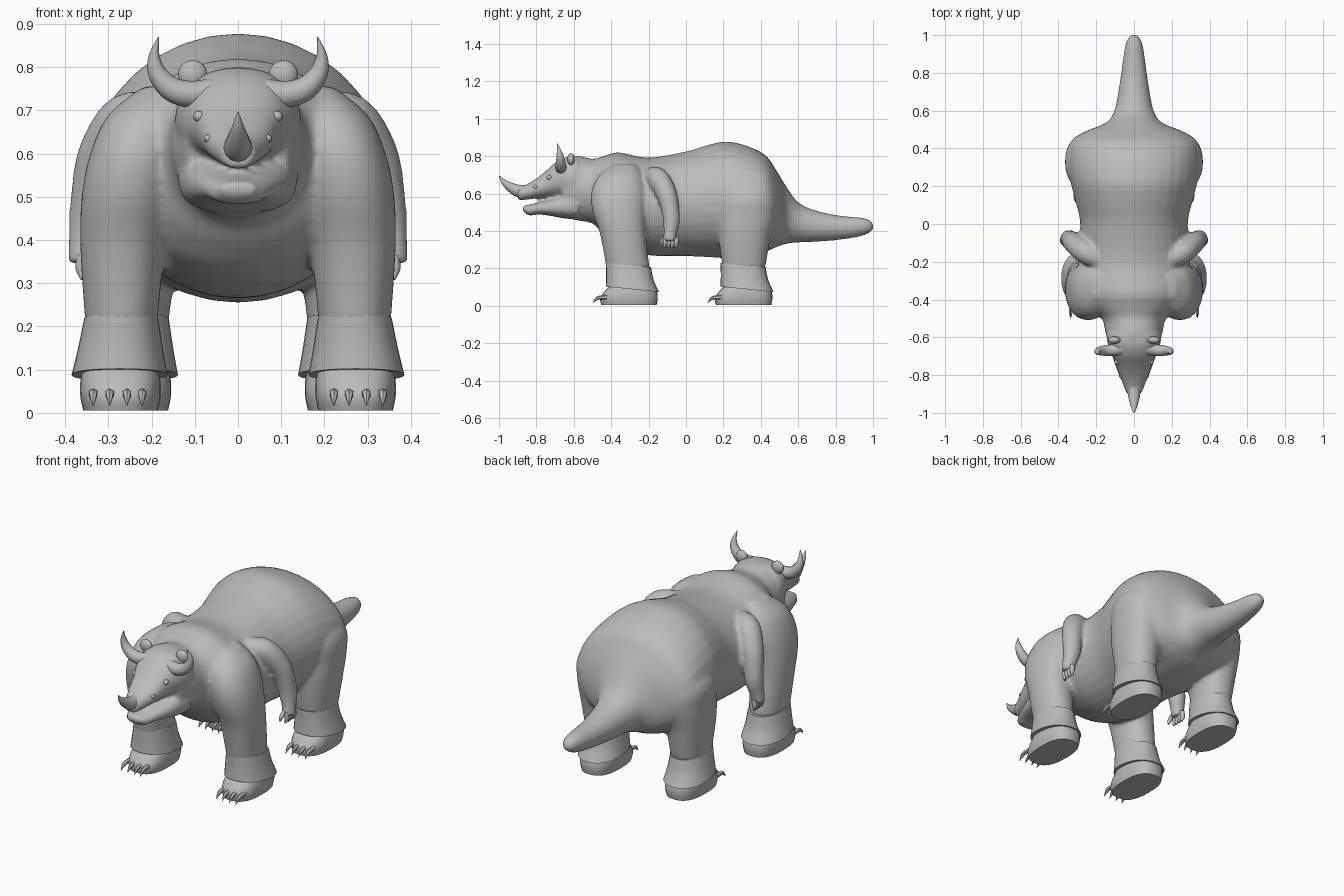
import bpy
import bmesh
import math
from mathutils import Vector

if "Cube" in bpy.data.objects:
    bpy.data.objects.remove(bpy.data.objects["Cube"], do_unlink=True)

hide = bpy.data.materials.new("grey hide")
hide.use_nodes = True
grey = (0.5, 0.5, 0.5, 1)
hide.diffuse_color = grey
hide.node_tree.nodes["Principled BSDF"].inputs["Base Color"].default_value = grey


def outline(power, count):
    """Unit superellipse: round at power 2, boxier above."""
    def bend(value):
        return math.copysign(abs(value) ** (2 / power), value)
    angles = [math.tau * i / count for i in range(count)]
    return [(bend(math.cos(a)), bend(math.sin(a))) for a in angles]


def refine(rows, steps=4):
    """Smooth curve through the rows, so lofts have no flat bands."""
    ends = [rows[0], *rows, rows[-1]]
    result = []
    for a, b, c, d in zip(ends, ends[1:], ends[2:], ends[3:]):
        for k in range(steps):
            t = k / steps
            result.append([q + t / 2 * (r - p + t * (2 * p - 5 * q + 4 * r - s
                                                     + t * (3 * (q - r) + s - p)))
                           for p, q, r, s in zip(a, b, c, d)])
    return result + [rows[-1]]


def skin(bm, rings):
    """Closed shell through a list of point rings."""
    loops = [[bm.verts.new(p) for p in ring] for ring in rings]
    count = len(loops[0])
    for a, b in zip(loops, loops[1:]):
        for i in range(count):
            j = (i + 1) % count
            bm.faces.new((a[i], a[j], b[j], b[i]))
    bm.faces.new(loops[0])
    bm.faces.new(loops[-1])


def along_y(bm, rows, power=2, count=32):
    """Rows of y, bottom, top, half width."""
    skin(bm, [[(w * u, y, (lo + hi) / 2 + (hi - lo) / 2 * v)
               for u, v in outline(power, count)] for y, lo, hi, w in refine(rows)])


def along_z(bm, rows, side, shift=(0, 0), tilt=0, power=2.2, count=28):
    """Rows of x, y, z, half width, half depth."""
    skin(bm, [[(side * (x + shift[0] + w * u), y + shift[1] + d * v, z - tilt * d * v)
               for u, v in outline(power, count)] for x, y, z, w, d in refine(rows)])


def tube(bm, rows, side=1, count=12):
    """Rows of x, y, z, radius along a bent path."""
    rows = refine(rows)
    pts = [Vector((side * x, y, z)) for x, y, z, r in rows]
    span = pts[-1] - pts[0]
    ref = Vector((0, 0, 0))
    ref[min(range(3), key=lambda i: abs(span[i]))] = 1
    rings = []
    for i, p in enumerate(pts):
        t = pts[min(i + 1, len(pts) - 1)] - pts[max(i - 1, 0)]
        u = t.cross(ref).normalized()
        v = t.cross(u).normalized()
        rings.append([p + rows[i][3] * (u * c + v * s) for c, s in outline(2, count)])
    skin(bm, rings)


def ball(bm, centre, size):
    made = bmesh.ops.create_uvsphere(bm, u_segments=12, v_segments=8, radius=1)["verts"]
    bmesh.ops.scale(bm, vec=size, verts=made)
    bmesh.ops.translate(bm, vec=centre, verts=made)


def finish(name, bm, blend=False):
    bmesh.ops.recalc_face_normals(bm, faces=bm.faces)
    mesh = bpy.data.meshes.new(name)
    bm.to_mesh(mesh)
    bm.free()
    obj = bpy.data.objects.new(name, mesh)
    bpy.context.collection.objects.link(obj)
    mesh.materials.append(hide)
    if blend:
        # Fuse the overlapping masses into one soft skin
        fuse = obj.modifiers.new("fuse", "REMESH")
        fuse.mode = "VOXEL"
        fuse.voxel_size = 0.01
        fuse.use_smooth_shade = True
        soft = obj.modifiers.new("soften", "SMOOTH")
        soft.factor = 0.5
        soft.iterations = 10
    else:
        bpy.ops.object.select_all(action="DESELECT")
        bpy.context.view_layer.objects.active = obj
        obj.select_set(True)
        bpy.ops.object.shade_smooth_by_angle(angle=math.radians(50))


# Neck, torso and tail
body = bmesh.new()
along_y(body, [
    (-.66, .48, .76, .12), (-.58, .455, .8, .15), (-.5, .44, .785, .17),
    (-.44, .38, .8, .235), (-.36, .32, .82, .285), (-.2, .27, .792, .295),
    (0, .265, .825, .285), (.12, .26, .86, .31), (.22, .255, .878, .335),
    (.34, .27, .85, .348), (.43, .29, .8, .335), (.485, .315, .72, .27),
    (.535, .33, .64, .15), (.59, .338, .563, .108), (.66, .34, .52, .09),
    (.8, .35, .485, .068), (.93, .37, .472, .05), (.98, .39, .46, .035),
    (1.003, .41, .435, .014)])

# Skull with upper snout, then lower jaw
along_y(body, [
    (-.58, .54, .8, .148), (-.64, .57, .795, .138), (-.7, .58, .765, .112),
    (-.75, .578, .72, .092), (-.8, .574, .68, .078), (-.86, .566, .645, .055),
    (-.9, .562, .634, .04)], power=2.2)
along_y(body, [
    (-.58, .46, .62, .14), (-.66, .468, .595, .126), (-.72, .48, .572, .11),
    (-.79, .488, .553, .085), (-.84, .482, .54, .062), (-.872, .505, .536, .04)], power=2.6)

# Shoulders, thighs and small hanging arms
for side in (-1, 1):
    along_z(body, [
        (.18, -.33, .755, .04, .06), (.212, -.35, .69, .088, .12), (.237, -.36, .6, .105, .148),
        (.254, -.357, .5, .108, .142), (.267, -.337, .38, .098, .122),
        (.27, -.31, .2, .083, .116)], side)
    along_z(body, [
        (.18, .32, .72, .07, .07), (.23, .33, .6, .125, .145), (.238, .325, .48, .124, .155),
        (.247, .313, .36, .107, .138), (.247, .31, .2, .085, .114)], side)
    tube(body, [
        (.19, -.19, .69, .05), (.26, -.15, .68, .06), (.315, -.105, .6, .056),
        (.336, -.085, .52, .05), (.346, -.077, .45, .046), (.357, -.085, .385, .036),
        (.36, -.088, .345, .036)], side)
finish("body", body, blend=True)

# Nose horn
horn = bmesh.new()
tube(horn, [(0, -.84, .608, .035), (0, -.9, .615, .033), (0, -.95, .642, .022),
            (0, -.98, .668, .012), (0, -1, .697, .001)])
finish("nose_horn", horn)

for side, label in ((-1, "right"), (1, "left")):
    # Curved brow horn
    horn = bmesh.new()
    tube(horn, [(.06, -.66, .742, .032), (.11, -.668, .737, .031), (.155, -.67, .75, .028),
                (.186, -.672, .785, .022), (.194, -.678, .825, .013), (.184, -.69, .87, .001)], side)
    finish(label + "_brow_horn", horn)

    # Ear, eye and nostril
    ear = bmesh.new()
    ball(ear, (side * .105, -.615, .783), (.034, .02, .033))
    finish(label + "_ear", ear)
    eye = bmesh.new()
    ball(eye, (side * .09, -.73, .686), (.014, .015, .013))
    finish(label + "_eye", eye)
    nostril = bmesh.new()
    ball(nostril, (side * .068, -.805, .635), (.011, .013, .01))
    finish(label + "_nostril", nostril)

    # Fingers and thumb
    hand = bmesh.new()
    for y in (-.112, -.092, -.072, -.052):
        tube(hand, [(.36, y, .365, .012), (.364, y, .335, .012), (.358, y - .005, .31, .006)], side)
    tube(hand, [(.35, -.1, .37, .013), (.345, -.128, .345, .011), (.34, -.135, .32, .005)], side)
    finish(label + "_hand", hand)

    # Flared cuffs, feet and claws, front and hind
    for place, dx, dy in (("front", 0, 0), ("hind", -.024, .613)):
        cuff = bmesh.new()
        along_z(cuff, [
            (.27, -.308, .218, .086, .121), (.272, -.3, .15, .098, .127),
            (.274, -.287, .088, .111, .142)], side, (dx, dy), tilt=.1)
        finish(place + "_" + label + "_cuff", cuff)

        foot = bmesh.new()
        along_z(foot, [
            (.272, -.305, .005, .086, .148), (.272, -.305, .04, .093, .154),
            (.272, -.295, .08, .092, .138), (.272, -.285, .125, .082, .1)],
            side, (dx, dy), power=2.6)
        finish(place + "_" + label + "_foot", foot)

        claws = bmesh.new()
        for x in (.222, .257, .297, .335):
            tube(claws, [(x + dx, dy - .42, .045, .012), (x + dx, dy - .47, .042, .01),
                         (x + dx, dy - .498, .016, .001)], side, 6)
        finish(place + "_" + label + "_claws", claws)
